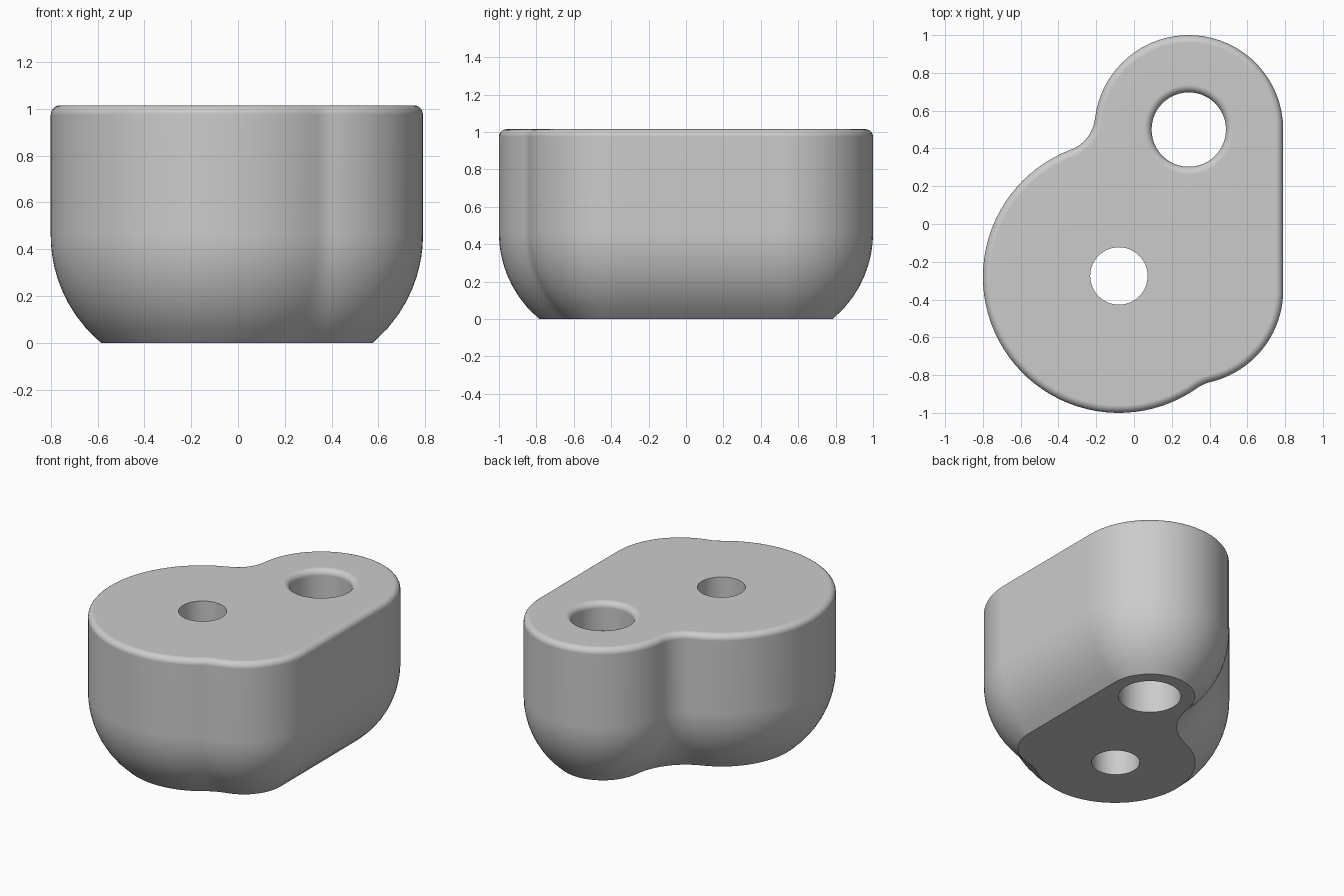
import bpy, bmesh
from math import sin, cos, tau, pi, atan2, sqrt
from mathutils import Vector

cube = bpy.data.objects.get("Cube")
if cube:
    bpy.data.objects.remove(cube, do_unlink=True)

TOP, FILLET, ROUND = 1.015, 0.2, 0.04
BIG, BIG_R = Vector((-0.08, -0.28)), 0.72      # large lobe
BACK = Vector((0.29, 0.5))                     # rear end of the side lobe
FRONT = Vector((0.29, -0.35))                  # front end of the side lobe
SIDE_R = 0.5


def fillet_centre(end, side):
    """Centre of the concave arc touching the large lobe and one end arc."""
    axis = end - BIG
    dist = axis.length
    axis.normalize()
    r1, r2 = BIG_R + FILLET, SIDE_R + FILLET
    along = (r1 * r1 - r2 * r2 + dist * dist) / (2 * dist)
    return BIG + axis * along + Vector((-axis.y, axis.x)) * side * sqrt(r1 * r1 - along * along)


def heading(a, b):
    return atan2(b.y - a.y, b.x - a.x)


def arc(centre, radius, start, end, steps, sign=1):
    """Points with their outward normals; sign -1 marks a concave arc."""
    result = []
    for i in range(steps + 1):
        t = start + (end - start) * i / steps
        n = Vector((cos(t), sin(t)))
        result.append((centre + n * radius, n * sign))
    return result


# Outline, counter-clockwise from the straight right side
rear_notch = fillet_centre(BACK, 1)
front_notch = fillet_centre(FRONT, -1)
outline = arc(BACK, SIDE_R, 0, heading(BACK, rear_notch), 32)
outline += arc(rear_notch, FILLET, heading(rear_notch, BACK),
               heading(rear_notch, BIG), 12, -1)[1:]
outline += arc(BIG, BIG_R, heading(BIG, rear_notch), heading(BIG, front_notch) + tau, 48)[1:]
outline += arc(front_notch, FILLET, heading(front_notch, BIG),
               heading(front_notch, FRONT), 8, -1)[1:]
outline += arc(FRONT, SIDE_R, heading(FRONT, front_notch), 0, 20)[1:]

# Wall profile as (inset, height): curved underside, then rounded rim
BOWL_R, BOWL_H = 0.6, 0.46
profile = []
for i in range(13):
    z = BOWL_H * sin(pi / 2 * i / 12)
    profile.append((BOWL_R - sqrt(BOWL_R ** 2 - (BOWL_H - z) ** 2), z))
rim = [(ROUND * (1 - cos(pi / 2 * i / 6)), TOP - ROUND * (1 - sin(pi / 2 * i / 6)))
       for i in range(7)]
profile += rim

bm = bmesh.new()


def skin(points, levels):
    """Loft a closed outline through inset levels; return first and last rings."""
    rings = [[bm.verts.new((*(p - n * inset), z)) for p, n in points] for inset, z in levels]
    for low, high in zip(rings, rings[1:]):
        for i in range(len(points)):
            j = (i + 1) % len(points)
            bm.faces.new((low[i], low[j], high[j], high[i]))
    return rings[0], rings[-1]


def hole(centre, radius):
    """Round outline whose normals point into the hole."""
    return arc(centre, radius, tau, 0, 48, -1)[:-1]


# Outer wall, plain small hole, large hole with a rounded mouth
loops = [skin(outline, profile),
         skin(hole(Vector((-0.08, -0.275)), 0.152), [(0, 0), (0, TOP)]),
         skin(hole(BACK, 0.197), [(0, 0)] + rim)]

# Flat top and bottom around the holes
for level, facing in ((0, -1), (1, 1)):
    edges = [bm.edges.get((pair[level][i - 1], pair[level][i]))
             for pair in loops for i in range(len(pair[level]))]
    bmesh.ops.triangle_fill(bm, use_beauty=True, edges=edges, normal=(0, 0, facing))
bmesh.ops.recalc_face_normals(bm, faces=bm.faces)

mesh = bpy.data.meshes.new("two_hole_block")
bm.to_mesh(mesh)
bm.free()
block = bpy.data.objects.new("two_hole_block", mesh)
bpy.context.collection.objects.link(block)

# Plain grey material
grey = bpy.data.materials.new("plain_grey")
grey.use_nodes = True
colour = (0.6, 0.6, 0.6, 1)
grey.diffuse_color = colour
grey.node_tree.nodes["Principled BSDF"].inputs["Base Color"].default_value = colour
mesh.materials.append(grey)

# Smooth walls with sharp bottom edge and clean flats
bpy.ops.object.select_all(action="DESELECT")
block.select_set(True)
bpy.context.view_layer.objects.active = block
bpy.ops.object.shade_smooth_by_angle(angle=pi / 6)
weighted = block.modifiers.new("clean_flats", "WEIGHTED_NORMAL")
weighted.keep_sharp = True
